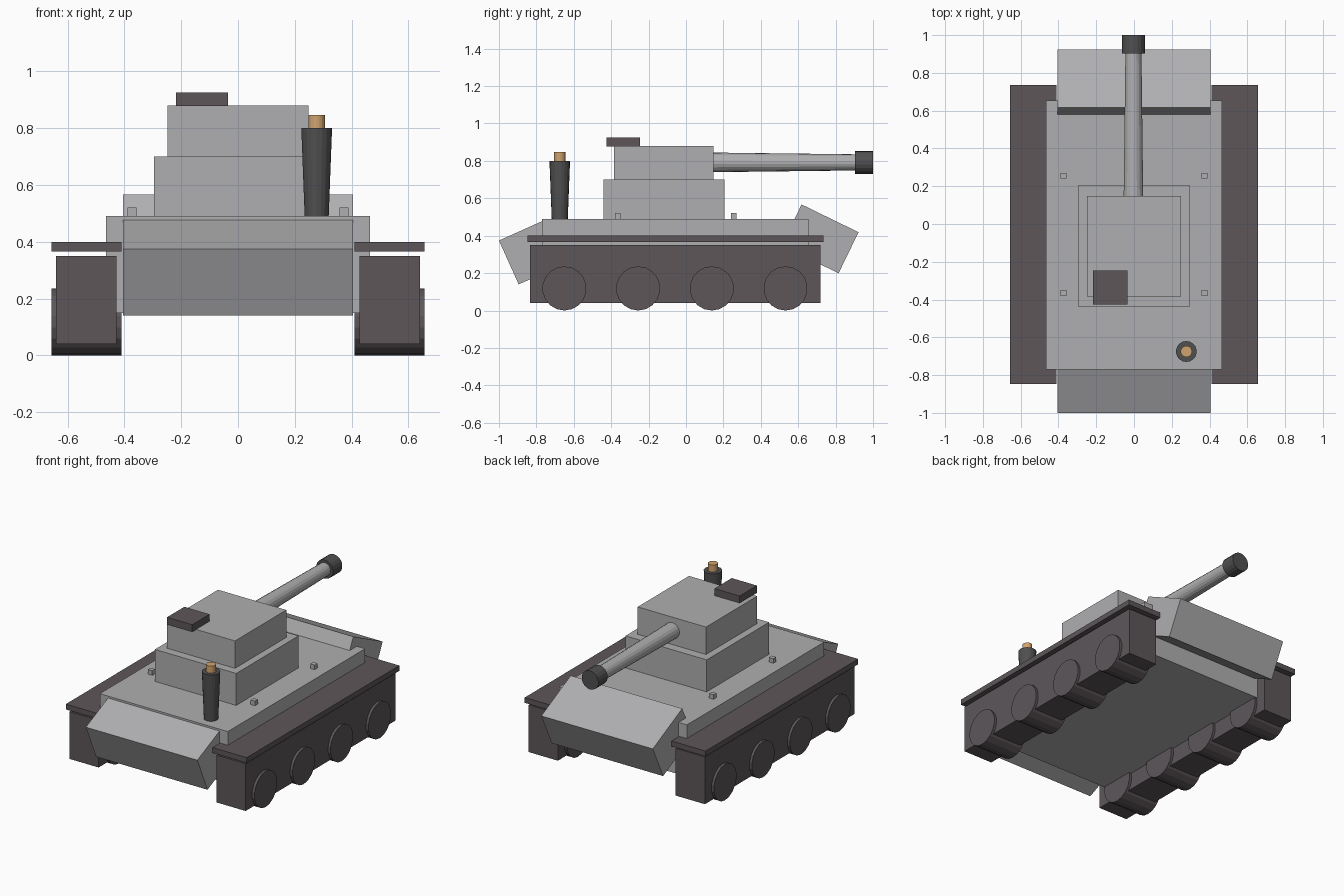
import bpy, math
from mathutils import Vector

if "Cube" in bpy.data.objects:
    bpy.data.objects.remove(bpy.data.objects["Cube"])


def material(name, rgb):
    m = bpy.data.materials.new(name)
    m.diffuse_color = (*rgb, 1)
    m.use_nodes = True
    m.node_tree.nodes["Principled BSDF"].inputs["Base Color"].default_value = m.diffuse_color
    return m


GREY = material("armour grey", (0.43, 0.43, 0.44))
TRACK = material("track dark", (0.110, 0.094, 0.102))
DARK = material("metal dark", (0.080, 0.080, 0.082))
TAN = material("warm tan", (0.64, 0.37, 0.16))


def box(name, x, y, z, mat):
    """Box from (min, max) ranges along each axis."""
    r = (x, y, z)
    bpy.ops.mesh.primitive_cube_add(size=1, location=[(a + b) / 2 for a, b in r])
    o = bpy.context.object
    o.name = name
    o.scale = [b - a for a, b in r]
    o.data.materials.append(mat)
    return o


def tube(name, start, end, r1, r2, mat, sides=18):
    """Flat-sided cylinder or cone between two points."""
    a, b = Vector(start), Vector(end)
    bpy.ops.mesh.primitive_cone_add(vertices=sides, radius1=r1, radius2=r2,
                                    depth=(b - a).length, location=(a + b) / 2)
    o = bpy.context.object
    o.name = name
    o.rotation_euler = (b - a).to_track_quat('Z', 'Y').to_euler()
    o.data.materials.append(mat)
    return o


def sloped_plate(name, corner, angle, length, depth):
    """Thick plate: top edge runs from the corner at the given slope, depth hangs below it."""
    t = math.radians(angle)
    along = Vector((0, math.cos(t), math.sin(t)))
    down = Vector((0, math.sin(t), -math.cos(t)))
    c = Vector((0, *corner)) + along * length / 2 + down * depth / 2
    bpy.ops.mesh.primitive_cube_add(size=1, location=c, rotation=(t, 0, 0))
    o = bpy.context.object
    o.name = name
    o.scale = (0.81, length, depth)
    o.data.materials.append(GREY)


# Hull and sloped end plates
box("hull", (-0.465, 0.465), (-0.77, 0.655), (0.15, 0.49), GREY)
sloped_plate("front_plate", (-1.0, 0.374), 24.2, 0.28, 0.257)
sloped_plate("rear_plate", (0.618, 0.567), -26.0, 0.339, 0.244)

# Turret and hatch
box("turret_base", (-0.295, 0.295), (-0.44, 0.207), (0.485, 0.70), GREY)
box("turret_top", (-0.248, 0.248), (-0.385, 0.147), (0.695, 0.88), GREY)
box("hatch", (-0.218, -0.035), (-0.425, -0.245), (0.878, 0.926), TRACK)

# Gun
tube("gun_barrel", (-0.003, 0.10, 0.792), (-0.003, 0.92, 0.792), 0.053, 0.043, GREY)
tube("gun_muzzle", (-0.003, 0.903, 0.792), (-0.003, 1.0, 0.792), 0.061, 0.061, DARK)

# Exhaust stack
tube("stack", (0.277, -0.675, 0.49), (0.277, -0.675, 0.80), 0.043, 0.055, DARK)
tube("stack_tip", (0.277, -0.675, 0.78), (0.277, -0.675, 0.847), 0.030, 0.030, TAN)

# Running gear and deck bolts on both sides
for s, side in ((-1, "left"), (1, "right")):
    def span(a, b):
        return tuple(sorted((s * a, s * b)))
    box(f"track_{side}", span(0.428, 0.64), (-0.835, 0.718), (0.04, 0.35), TRACK)
    box(f"fender_{side}", span(0.41, 0.657), (-0.848, 0.735), (0.365, 0.40), TRACK)
    for i in range(4):
        y = -0.65 + i * 0.394
        tube(f"wheel_{side}_{i}", (s * 0.411, y, 0.118), (s * 0.657, y, 0.118),
             0.118, 0.118, TRACK)
    for i, y in enumerate((-0.365, 0.255)):
        box(f"bolt_{side}_{i}", span(0.357, 0.389), (y - 0.015, y + 0.015),
            (0.485, 0.52), GREY)
